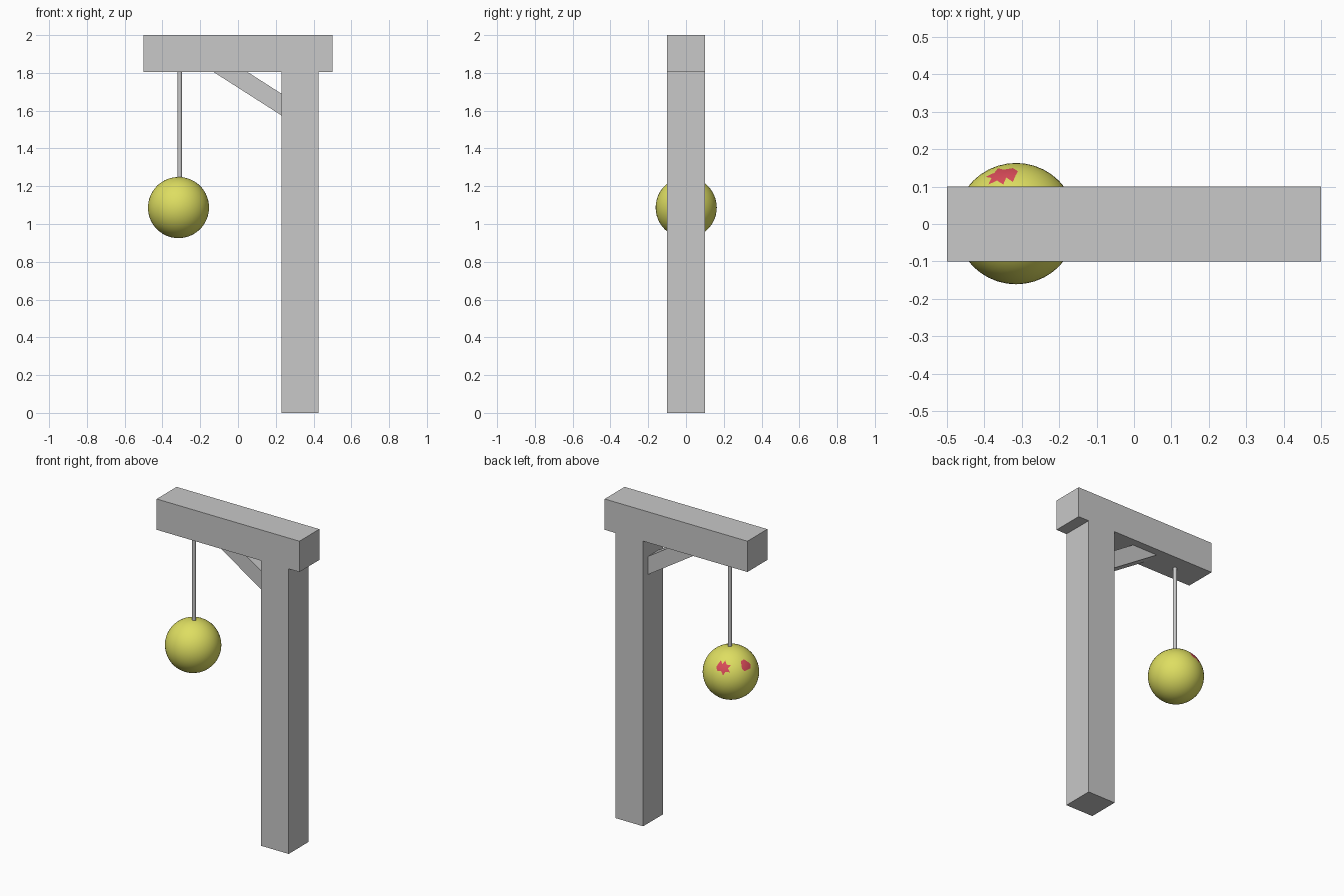
import bpy, bmesh, math
from mathutils import Vector

if "Cube" in bpy.data.objects:
    bpy.data.objects.remove(bpy.data.objects["Cube"])


def material(name, rgb):
    m = bpy.data.materials.new(name)
    m.diffuse_color = (*rgb, 1)
    m.use_nodes = True
    m.node_tree.nodes["Principled BSDF"].inputs["Base Color"].default_value = m.diffuse_color
    return m


grey = material("grey", (0.58, 0.58, 0.58))
yellow = material("yellow", (0.73, 0.73, 0.12))
red = material("red", (0.70, 0.07, 0.10))


def make_object(name, bm, *mats):
    bmesh.ops.recalc_face_normals(bm, faces=bm.faces[:])
    mesh = bpy.data.meshes.new(name)
    bm.to_mesh(mesh)
    bm.free()
    for m in mats:
        mesh.materials.append(m)
    obj = bpy.data.objects.new(name, mesh)
    bpy.context.collection.objects.link(obj)
    return obj


def extrude_profile(name, profile, half_width):
    """Extrude an x-z outline across y, centred on y = 0."""
    bm = bmesh.new()
    face = bm.faces.new([bm.verts.new((x, -half_width, z)) for x, z in profile])
    new = bmesh.ops.extrude_face_region(bm, geom=[face])["geom"]
    verts = [v for v in new if isinstance(v, bmesh.types.BMVert)]
    bmesh.ops.translate(bm, verts=verts, vec=(0, 2 * half_width, 0))
    return make_object(name, bm, grey)


def smooth(obj):
    for p in obj.data.polygons:
        p.use_smooth = True


# Post and crossbeam share one T-shaped outline
extrude_profile("post_and_beam", [
    (0.23, 0), (0.425, 0), (0.425, 1.805), (0.5, 1.805), (0.5, 2),
    (-0.5, 2), (-0.5, 1.805), (0.23, 1.805)], 0.1)

# Diagonal brace in the inner corner, narrower than the post
extrude_profile("diagonal_brace", [
    (-0.13, 1.805), (0.23, 1.575), (0.23, 1.69), (0.05, 1.805)], 0.05)

# Ball with two red patches, chosen by direction from the centre
centre, radius = Vector((-0.315, 0.001, 1.087)), 0.162
patches = [(Vector((-0.24, 0.81, 0.53)).normalized(), 0.22),
           (Vector((-0.79, 0.22, 0.57)).normalized(), 0.19)]
bm = bmesh.new()
bmesh.ops.create_icosphere(bm, subdivisions=4, radius=radius)
for f in bm.faces:
    d = f.calc_center_median().normalized()
    f.material_index = int(any(d.angle(p) < a for p, a in patches))
bmesh.ops.translate(bm, verts=bm.verts[:], vec=centre)
smooth(make_object("hanging_ball", bm, yellow, red))

# Rod from the beam down into the ball
bm = bmesh.new()
bottom, top = 1.23, 1.81
bmesh.ops.create_cone(bm, cap_ends=True, segments=10, radius1=0.012,
                      radius2=0.012, depth=top - bottom)
bmesh.ops.translate(bm, verts=bm.verts[:], vec=(-0.308, 0, (top + bottom) / 2))
rod = make_object("hanging_rod", bm, grey)
bpy.context.view_layer.objects.active = rod
rod.select_set(True)
bpy.ops.object.shade_smooth_by_angle(angle=math.radians(50))
